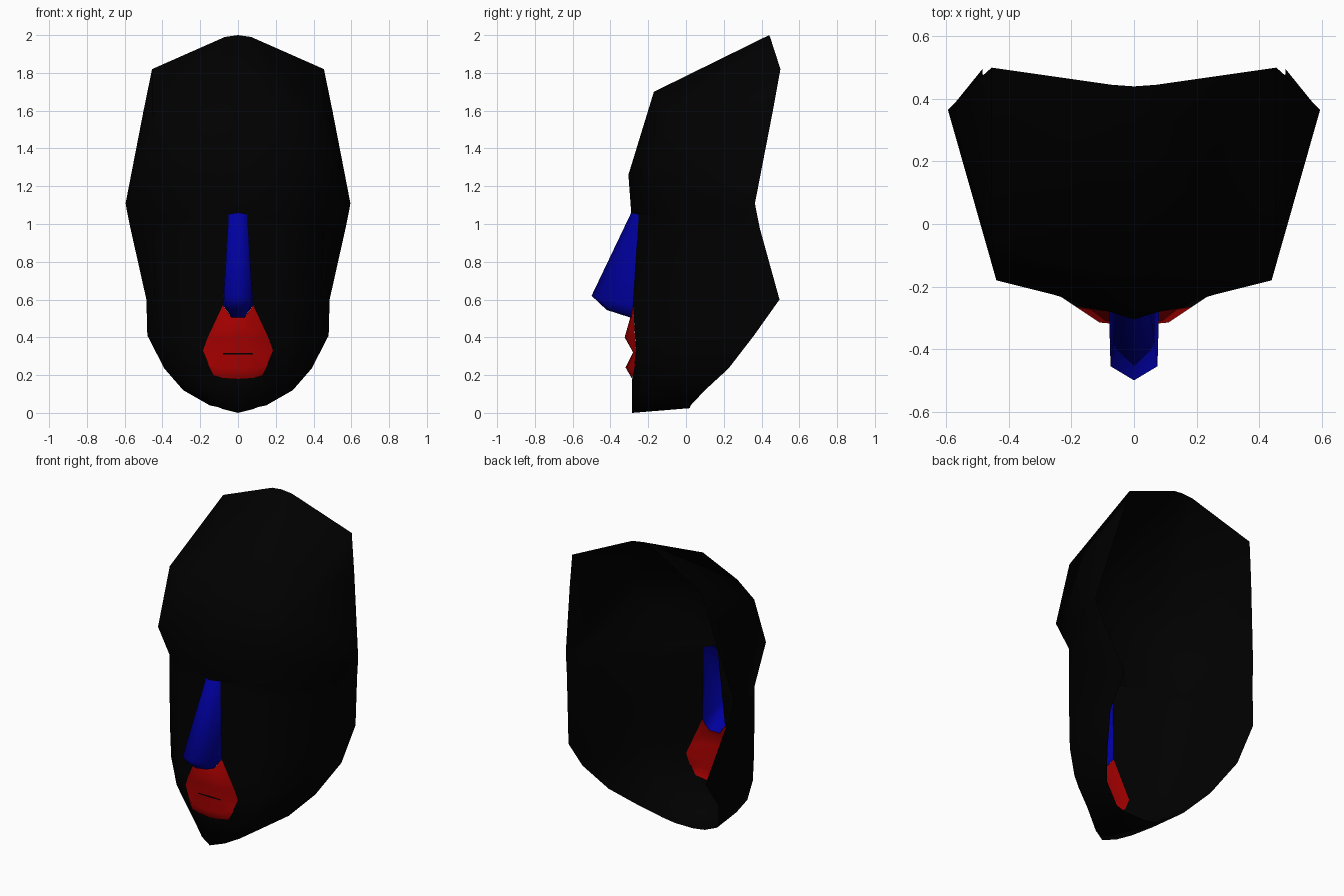
import bpy
import bmesh
from mathutils import Vector

default_cube = bpy.data.objects.get("Cube")
if default_cube:
    bpy.data.objects.remove(default_cube, do_unlink=True)


def make_material(name, colour):
    material = bpy.data.materials.new(name)
    material.use_nodes = True
    material.diffuse_color = colour
    shader = next(node for node in material.node_tree.nodes
                  if node.type == "BSDF_PRINCIPLED")
    shader.inputs["Base Color"].default_value = colour
    return material


def curve(*points):
    """Points are given in hundredths of a unit."""
    return [Vector(point) / 100 for point in points]


def loft_half(name, curves, material):
    """Skin neighbouring curves, ordered outwards from the middle, and mirror."""
    bm = bmesh.new()
    columns = [[bm.verts.new(point) for point in line] for line in curves]
    for inner, outer in zip(columns, columns[1:]):
        for row in range(len(inner) - 1):
            bm.faces.new((inner[row], inner[row + 1],
                          outer[row + 1], outer[row]))
    bmesh.ops.remove_doubles(bm, verts=bm.verts, dist=0.0005)
    for face in bm.faces:
        face.smooth = True

    mesh = bpy.data.meshes.new(name)
    bm.to_mesh(mesh)
    bm.free()
    mesh.materials.append(material)
    part = bpy.data.objects.new(name, mesh)
    bpy.context.collection.objects.link(part)

    mirror = part.modifiers.new("Mirror", "MIRROR")
    mirror.use_axis[0] = True
    mirror.use_mirror_merge = True
    mirror.merge_threshold = 0.0005
    return part


black = make_material("matte black", (0, 0, 0, 1))
blue = make_material("deep blue", (0, 0, 0.36, 1))
red = make_material("deep red", (0.38, 0, 0, 1))

# Mask shell: open at the back, with an opening for the nose and mouth.
# Each curve runs from the crown down to the underside of the chin.
centre = curve((0, 44, 200), (0, -17, 170), (0, -30.5, 126), (0, -29, 106),
               (5, -25, 105), (8, -28, 57), (18.5, -26.5, 33), (13, -28, 20),
               (0, -28.5, 18), (0, -28.5, 0), (0, 2, 2.5))
cheek = curve((7, 44.5, 199), (28, -12, 162), (26, -22.5, 126),
              (24, -16, 104), (25, -17, 96), (27, -19, 60), (29, -19.5, 37),
              (25, -20, 22), (15, -24, 14), (8, -25, 2), (6, 2, 2.5))
temple = curve((45.5, 50, 182), (45.5, -4, 157), (44, -18, 124),
               (45, -5, 101), (45, -5, 96), (44, -6, 58), (41, -9, 38),
               (35, -12, 23), (26, -14, 12), (15, -20, 5), (10, 2, 3))
rim = curve((45.5, 50, 182), (50, 46, 160), (59.5, 36.5, 111), (59, 37, 108),
            (57, 39, 98), (48.5, 49.5, 60), (48, 36, 41), (39, 22.5, 23.5),
            (29, 10, 12), (15, 2.5, 4), (15, 2.5, 4))
loft_half("mask_shell", [centre, cheek, temple, rim], black)

# Nose: a wedge with a ridge, flat sides and a tapered underside.
ridge = curve((0, -29, 106), (0, -50, 62), (0, -42, 54.5), (0, -29.5, 50.5))
nose_edge = curve((5, -25, 105), (7.5, -45.5, 61), (6, -40, 54.5),
                  (3.5, -29, 50.5))
nose_base = curve((5, -25, 105), (8, -28, 57), (6, -28, 54.3),
                  (3.5, -29, 50.5))
loft_half("nose", [ridge, nose_edge, nose_base], blue)

# Mouth: two protruding lips with a crease between them.
lip_middle = curve((0, -29.5, 50.5), (0, -32.5, 40), (0, -28, 32),
                   (0, -32, 24), (0, -28.5, 18))
lip_side = curve((3.5, -29, 50.5), (11, -31.5, 39), (8, -28, 32),
                 (11, -31, 24.5), (8, -28.5, 18.5))
lip_corner = curve((8, -28, 57), (16, -27, 40), (18.5, -26.5, 33),
                   (16, -27, 26), (13, -28, 20))
loft_half("mouth", [lip_middle, lip_side, lip_corner], red)

# Dark line where the lips meet.
slit_middle = curve((0, -28.8, 31.8), (0, -28.8, 30.8))
slit_end = curve((8, -28.8, 31.6), (8, -28.8, 31))
loft_half("mouth_slit", [slit_middle, slit_end], black)
